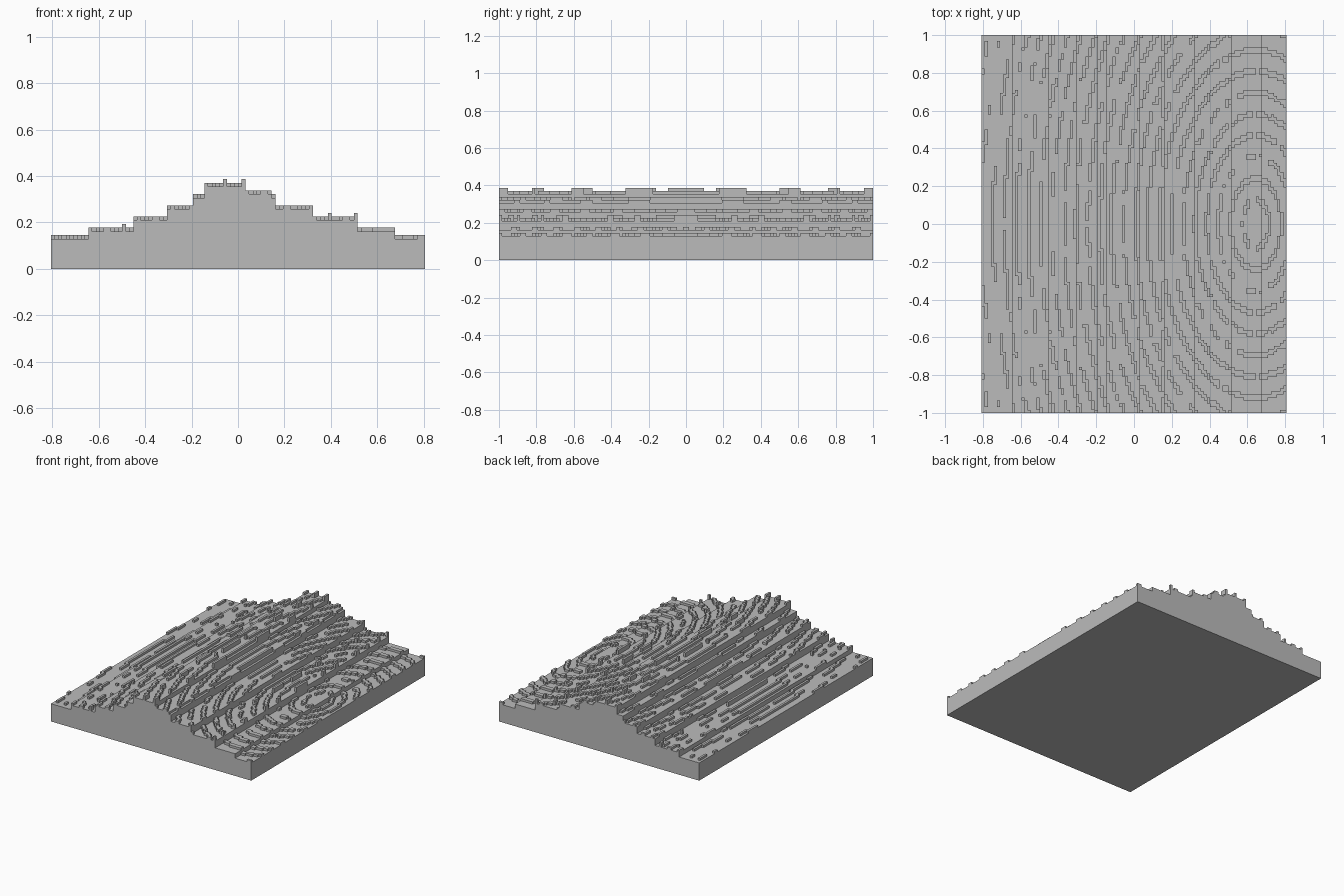
import bpy
import bmesh
import math
from mathutils import Vector, noise

CELL = 2 / 124
HALF_X, HALF_Y = 50, 62          # half size of the slab in cells

# Steps across the slab: (right edge, height), both in cells
STEPS = [(-40, 8), (-28, 10), (-19, 13), (-12, 16), (-9, 19), (2, 22),
         (9, 20), (10, 19), (20, 16), (32, 13), (42, 10), (50, 8)]
TALL_COLUMNS = (-31, -4, 1, 24, 31)

cube = bpy.data.objects.get("Cube")
if cube:
    bpy.data.objects.remove(cube, do_unlink=True)

grey = bpy.data.materials.new("plain_grey")
grey.use_nodes = True
colour = (0.5, 0.5, 0.5, 1)
grey.diffuse_color = colour
grey.node_tree.nodes["Principled BSDF"].inputs["Base Color"].default_value = colour


def finish(bm, name):
    bmesh.ops.scale(bm, vec=(CELL, CELL, CELL), verts=bm.verts)
    bmesh.ops.recalc_face_normals(bm, faces=bm.faces)
    mesh = bpy.data.meshes.new(name)
    bm.to_mesh(mesh)
    bm.free()
    mesh.materials.append(grey)
    obj = bpy.data.objects.new(name, mesh)
    bpy.context.collection.objects.link(obj)
    return obj


# Stepped slab: one profile extruded from front to back
bm = bmesh.new()
profile = [(-HALF_X, 0)]
left = -HALF_X
for right, height in STEPS:
    profile += [(left, height), (right, height)]
    left = right
profile.append((HALF_X, 0))
face = bm.faces.new([bm.verts.new((x, -HALF_Y, z)) for x, z in profile])
extruded = bmesh.ops.extrude_face_region(bm, geom=[face], use_keep_orig=True)
back = [v for v in extruded["geom"] if isinstance(v, bmesh.types.BMVert)]
bmesh.ops.translate(bm, verts=back, vec=(0, 2 * HALF_Y, 0))
finish(bm, "stepped_slab")


# Grain ridges: broken oval rings, one cell wide, mirrored front to back
def is_ridge(i, j):
    dx, dy = i + 0.5 - 40, abs(j + 0.5)
    ring = math.hypot(dx, dy / 1.8) / 3.9
    broken = noise.noise(Vector((i * 0.45, dy * 0.13, 0.3)))
    limit = -0.15 if i < -25 else -0.33
    return ring > 0.9 and ring % 1 < 0.27 and broken > limit


def add_bar(bm, i, start, end, base, height):
    bar = bmesh.ops.create_cube(bm, size=1)["verts"]
    bmesh.ops.scale(bm, vec=(1, end - start, height), verts=bar)
    centre = (i + 0.5, (start + end) / 2, base + height / 2)
    bmesh.ops.translate(bm, vec=centre, verts=bar)


bm = bmesh.new()
for i in range(-HALF_X, HALF_X):
    base = next(height for right, height in STEPS if i < right)
    start = None
    for j in range(-HALF_Y, HALF_Y + 1):
        filled = j < HALF_Y and is_ridge(i, j)
        if filled and start is None:
            start = j
        elif not filled and start is not None:
            add_bar(bm, i, start, j, base, 2 if i in TALL_COLUMNS else 1)
            start = None
finish(bm, "grain_ridges")
